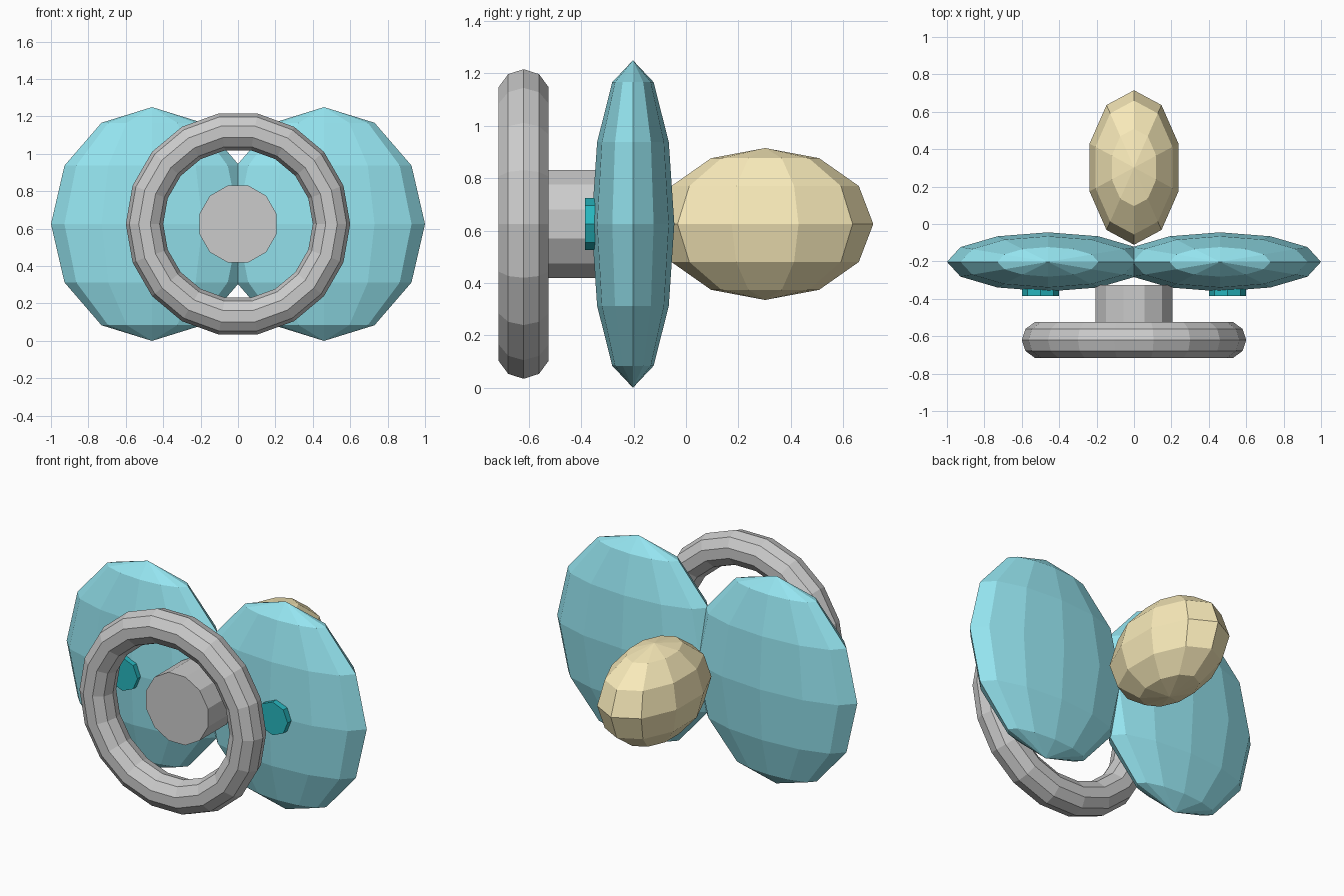
import bpy
from math import pi

if "Cube" in bpy.data.objects:
    bpy.data.objects.remove(bpy.data.objects["Cube"])

Z = 0.625  # height of the common axis


def material(name, rgb):
    m = bpy.data.materials.new(name)
    m.diffuse_color = (*rgb, 1)
    m.use_nodes = True
    m.node_tree.nodes["Principled BSDF"].inputs["Base Color"].default_value = m.diffuse_color
    return m


teal = material("teal", (0.30, 0.78, 0.87))
dark_teal = material("dark_teal", (0.02, 0.47, 0.52))
yellow = material("yellow", (0.95, 0.83, 0.49))


def finish(name, mat=None):
    ob = bpy.context.object
    ob.name = name
    if mat:
        ob.data.materials.append(mat)
    return ob


def ellipsoid(name, loc, radii, segments, mat):
    # start the segments on the y axis
    bpy.ops.mesh.primitive_uv_sphere_add(segments=segments, ring_count=6, radius=1, location=loc)
    ob = finish(name, mat)
    ob.scale = radii
    return ob


def peg(name, x, y0, y1, radius, sides, spin=0, mat=None):
    # cylinder lying along the y axis
    bpy.ops.mesh.primitive_cylinder_add(vertices=sides, radius=radius, depth=y1 - y0,
                                        location=(x, (y0 + y1) / 2, Z))
    ob = finish(name, mat)
    ob.rotation_euler = (pi / 2, spin, 0)
    return ob


# paired lobes with a small stud on the front of each
for side, s in (("left", -1), ("right", 1)):
    ellipsoid(side + "_lobe", (s * 0.46, -0.2025, Z), (0.54, 0.158, 0.625), 12, teal)
    peg(side + "_stud", s * 0.5, -0.385, -0.29, 0.1, 8, mat=dark_teal)

# rear body
ellipsoid("rear_body", (0, 0.302, Z), (0.25, 0.413, 0.29), 10, yellow)

# front hub
peg("hub", 0, -0.58, -0.325, 0.213, 12, spin=pi / 12)

# front ring
bpy.ops.mesh.primitive_torus_add(major_segments=18, minor_segments=10, major_radius=0.5,
                                 minor_radius=0.1, location=(0, -0.62, Z),
                                 rotation=(pi / 2, 0, 0))
finish("front_ring")
